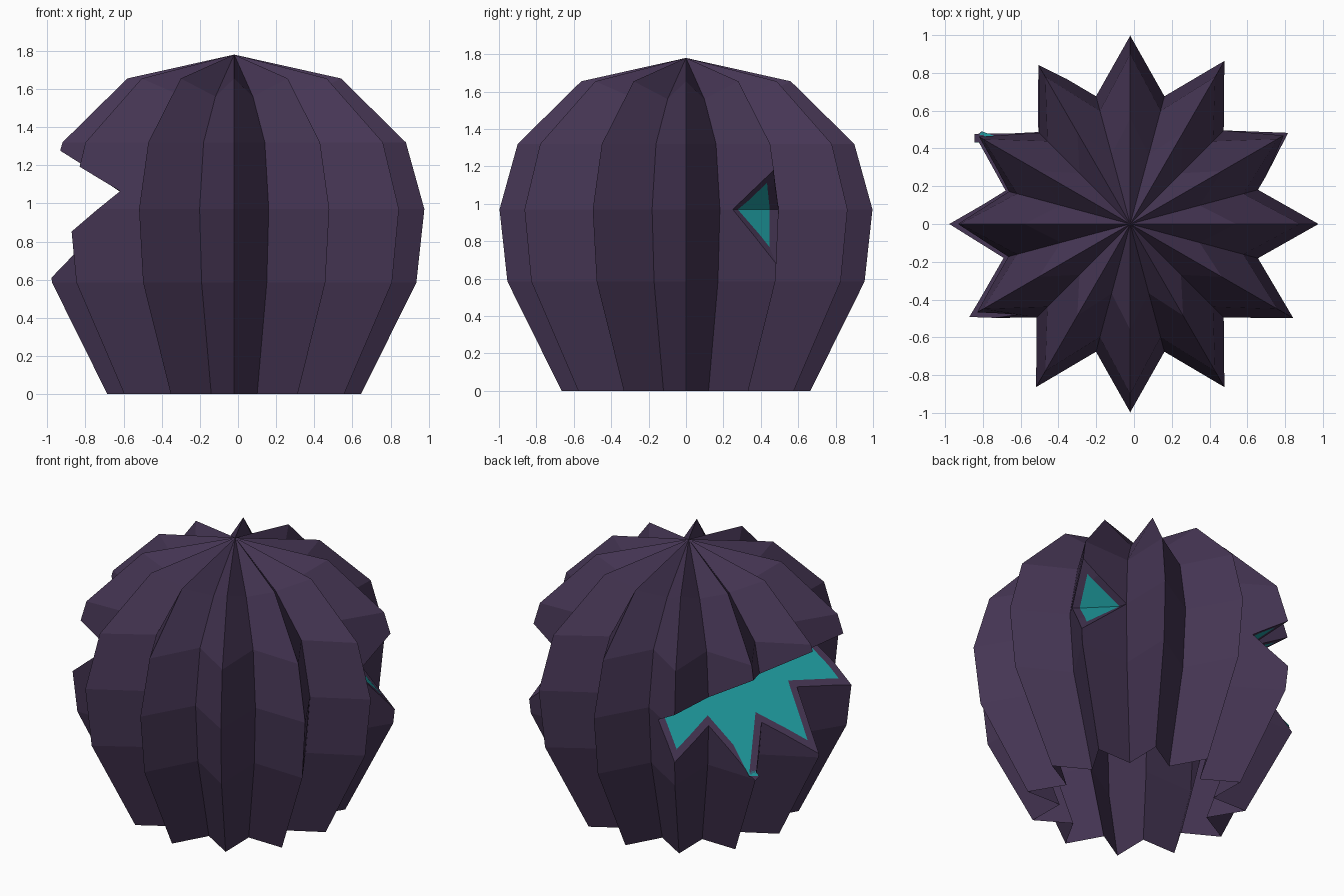
import bpy, bmesh, math
from mathutils import Vector

if "Cube" in bpy.data.objects:
    bpy.data.objects.remove(bpy.data.objects["Cube"])

CX = -0.02      # axis offset, the cut mouth shifts the bounding box
POINTS = 12     # star ribs
# (ridge radius, ridge z, groove radius, groove z)
PROFILE = [(0.665, 0.0, 0.465, 0.0), (0.955, 0.585, 0.66, 0.585),
           (0.997, 0.97, 0.70, 0.97), (0.90, 1.32, 0.62, 1.32),
           (0.56, 1.655, 0.38, 1.56)]
APEX = 1.78


def material(name, rgb):
    m = bpy.data.materials.new(name)
    m.diffuse_color = (*rgb, 1)
    m.use_nodes = True
    m.node_tree.nodes["Principled BSDF"].inputs["Base Color"].default_value = m.diffuse_color
    return m


PURPLE = material("dark_purple", (0.060, 0.036, 0.088))
TEAL = material("teal_glow", (0.014, 0.34, 0.36))


def to_object(bm, name, index=0):
    bmesh.ops.recalc_face_normals(bm, faces=bm.faces)
    for f in bm.faces:
        f.material_index = index
    me = bpy.data.meshes.new(name)
    bm.to_mesh(me)
    bm.free()
    me.materials.append(PURPLE)
    me.materials.append(TEAL)
    ob = bpy.data.objects.new(name, me)
    ob.location.x = CX
    bpy.context.collection.objects.link(ob)
    return ob


# ribbed shell with a star cross-section
def make_shell():
    bm = bmesh.new()
    n = POINTS * 2
    rings = []
    for rr, rz, gr, gz in PROFILE:
        ring = []
        for i in range(n):
            a = math.tau * i / n
            r, z = (rr, rz) if i % 2 == 0 else (gr, gz)
            ring.append(bm.verts.new((r * math.cos(a), r * math.sin(a), z)))
        rings.append(ring)
    for lo, hi in zip(rings, rings[1:]):
        for i in range(n):
            j = (i + 1) % n
            bm.faces.new((lo[i], lo[j], hi[j], hi[i]))
    top = bm.verts.new((0, 0, APEX))
    for i in range(n):
        bm.faces.new((rings[-1][i], rings[-1][(i + 1) % n], top))
    bm.faces.new(rings[0][::-1])
    return to_object(bm, "ribbed_shell")


# wedge cutter: a crease line opening outwards
def wedge(name, crease, uppers, lowers):
    bm = bmesh.new()
    for p in crease + uppers + lowers:
        bm.verts.new(p)
    bmesh.ops.convex_hull(bm, input=bm.verts)
    ob = to_object(bm, name, 1)
    ob.hide_render = True
    return ob


# mouth: slanted wedge between two planes
def low(x, y):
    return Vector((x, y, 1.42 + 0.845 * x - 0.31 * y))


def up(x, y):
    return Vector((x, y, 0.729 - 0.6 * x + 0.05 * y))


ys = (-1.3, 1.3)
mouth = wedge("mouth_cutter", [low(-0.478 + 0.249 * y, y) for y in ys],
              [up(-1.5, y) for y in ys], [low(-1.5, y) for y in ys])

# eye: smaller wedge across one rib
n = Vector((0.741, 0.671, 0))
t = Vector((-0.671, 0.741, 0))


def eye_pt(d, s, z):
    return n * d + t * s + Vector((0, 0, z))


ss = (-0.31, 0.035)
eye = wedge("eye_cutter", [eye_pt(0.699, s, 0.97) for s in ss],
            [eye_pt(1.199, s, 0.97 + 0.48) for s in ss],
            [eye_pt(1.199, s, 0.97 - 0.595) for s in ss])

shell = make_shell()
bpy.context.view_layer.objects.active = shell
for cutter in (mouth, eye):
    mod = shell.modifiers.new("cut", 'BOOLEAN')
    mod.operation = 'DIFFERENCE'
    mod.solver = 'EXACT'
    mod.object = cutter
    bpy.ops.object.modifier_apply(modifier=mod.name)
    bpy.data.objects.remove(cutter)

# purple rims around the teal cut faces, open underside
bm = bmesh.new()
bm.from_mesh(shell.data)
bmesh.ops.remove_doubles(bm, verts=bm.verts, dist=0.002)
bottom = [f for f in bm.faces if all(v.co.z < 0.001 for v in f.verts)]
bmesh.ops.delete(bm, geom=bottom, context='FACES')
cut = [f for f in bm.faces if f.material_index == 1]
rim = bmesh.ops.inset_region(bm, faces=cut, thickness=0.045,
                             use_boundary=True, use_even_offset=True)
for f in rim["faces"]:
    f.material_index = 0
bm.to_mesh(shell.data)
bm.free()
